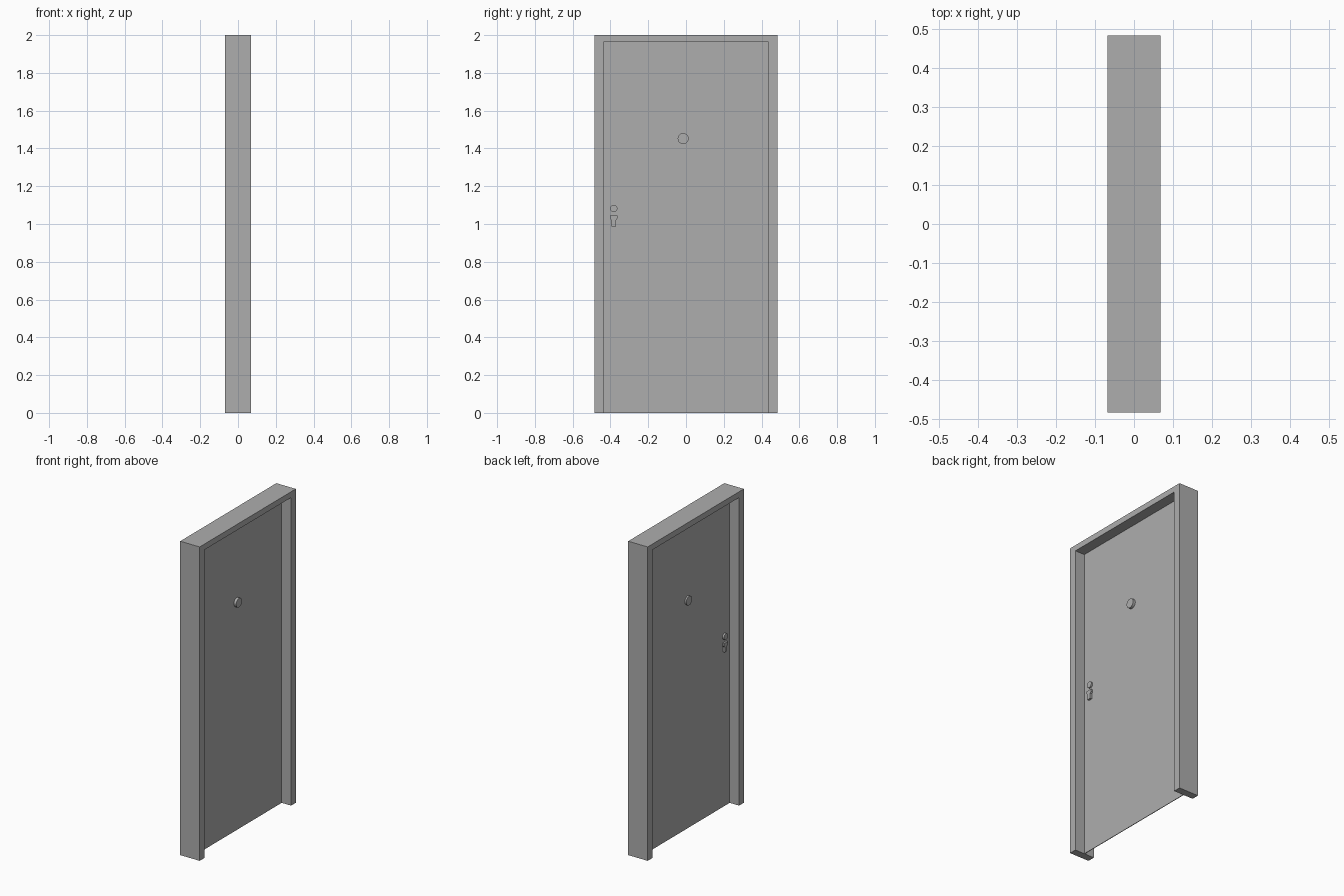
import bpy, bmesh, math

cube = bpy.data.objects.get("Cube")
if cube:
    bpy.data.objects.remove(cube, do_unlink=True)

# Single flat grey
GREY = (0.42, 0.42, 0.42, 1.0)
grey = bpy.data.materials.new("plain grey")
grey.use_nodes = True
grey.diffuse_color = GREY
grey.node_tree.nodes["Principled BSDF"].inputs["Base Color"].default_value = GREY


def extrude_profile(name, outline, x0, x1):
    """Prism with a (y, z) outline running from x0 to x1."""
    bm = bmesh.new()
    face = bm.faces.new([bm.verts.new((x0, y, z)) for y, z in outline])
    extruded = bmesh.ops.extrude_face_region(bm, geom=[face])
    verts = [v for v in extruded["geom"] if isinstance(v, bmesh.types.BMVert)]
    bmesh.ops.translate(bm, verts=verts, vec=(x1 - x0, 0, 0))
    bmesh.ops.recalc_face_normals(bm, faces=bm.faces)
    mesh = bpy.data.meshes.new(name)
    bm.to_mesh(mesh)
    bm.free()
    mesh.materials.append(grey)
    obj = bpy.data.objects.new(name, mesh)
    bpy.context.collection.objects.link(obj)
    return obj


def disc(name, y, z, radius, x0, x1, sides=32):
    """Round part with a smooth rim and crisp edges."""
    ring = [(y + radius * math.cos(2 * math.pi * i / sides),
             z + radius * math.sin(2 * math.pi * i / sides)) for i in range(sides)]
    obj = extrude_profile(name, ring, x0, x1)
    bpy.ops.object.select_all(action='DESELECT')
    obj.select_set(True)
    bpy.context.view_layer.objects.active = obj
    bpy.ops.object.shade_smooth_by_angle(angle=math.radians(30))
    return obj


HALF_W, HALF_D, HEIGHT = 0.484, 0.0685, 2.0   # outer frame
IN_W, IN_TOP = 0.437, 1.963                   # opening

# Frame: two jambs and a head, open at the floor
extrude_profile("door_frame", [
    (-HALF_W, 0), (-HALF_W, HEIGHT), (HALF_W, HEIGHT), (HALF_W, 0),
    (IN_W, 0), (IN_W, IN_TOP), (-IN_W, IN_TOP), (-IN_W, 0)], -HALF_D, HALF_D)

# Thin door leaf in the middle of the frame
extrude_profile("door_leaf", [
    (-IN_W, 0), (-IN_W, IN_TOP), (IN_W, IN_TOP), (IN_W, 0)], -0.002, 0.002)

# Peephole and lock cylinder, passing through the leaf
disc("peephole", -0.015, 1.452, 0.029, -0.012, 0.018)
LOCK_Y = -0.3825
disc("lock_cylinder", LOCK_Y, 1.082, 0.0195, -0.014, 0.012)

# Latch piece below the lock: wide head on a narrow stem
half = [(0.012, 0.987), (0.012, 1.020), (0.020, 1.030), (0.020, 1.045)]
outline = [(LOCK_Y + w, z) for w, z in half] + [(LOCK_Y - w, z) for w, z in reversed(half)]
extrude_profile("latch_piece", outline, -0.014, 0.014)
